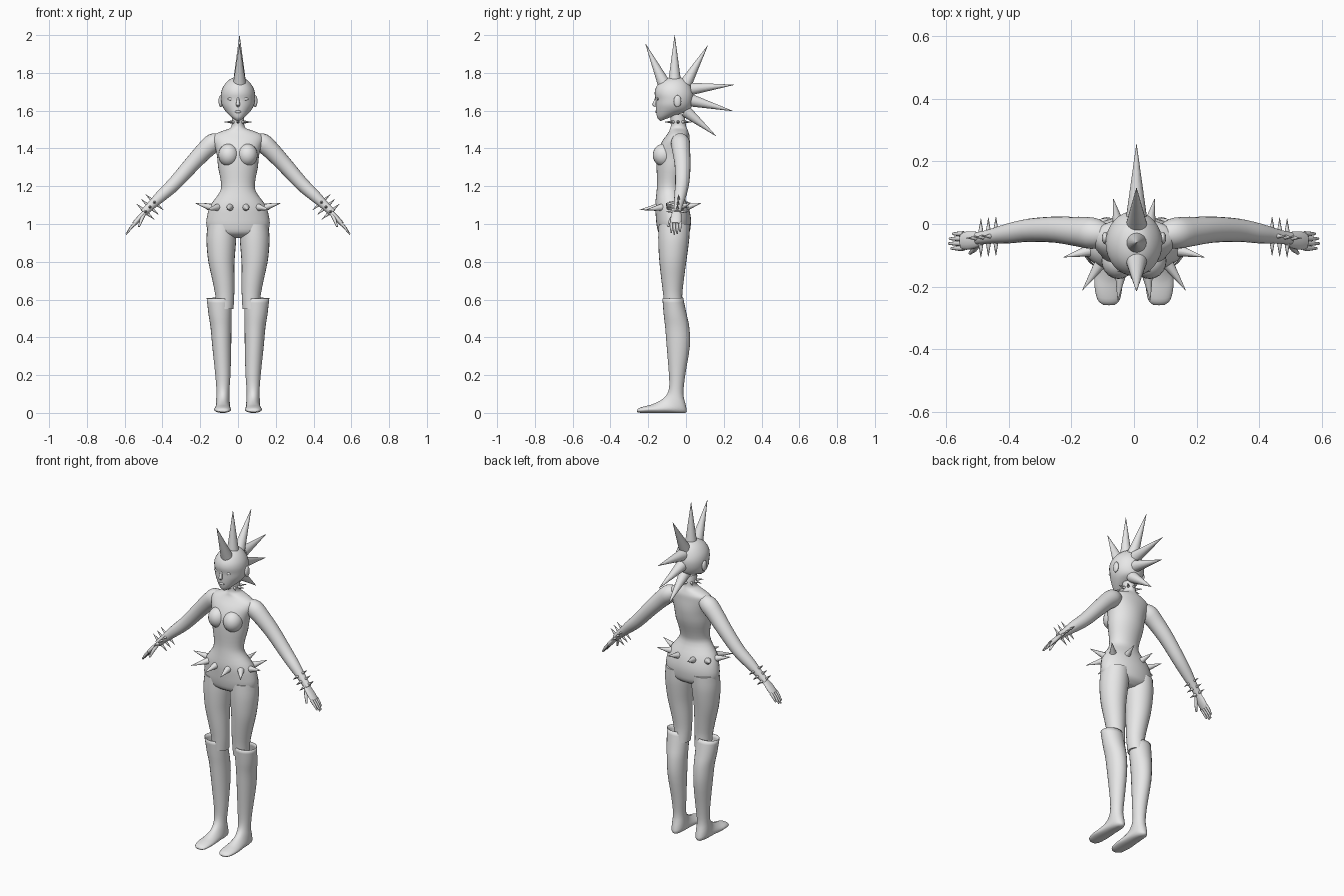
import bpy, bmesh, math
from mathutils import Vector

GREY = bpy.data.materials.new("plain grey")
GREY.diffuse_color = (0.8, 0.8, 0.8, 1)


def finish(name, bm):
    bmesh.ops.recalc_face_normals(bm, faces=bm.faces)
    me = bpy.data.meshes.new(name)
    bm.to_mesh(me)
    bm.free()
    me.materials.append(GREY)
    ob = bpy.data.objects.new(name, me)
    bpy.context.collection.objects.link(ob)
    bpy.ops.object.select_all(action='DESELECT')
    ob.select_set(True)
    bpy.context.view_layer.objects.active = ob
    bpy.ops.object.shade_smooth_by_angle(angle=math.radians(50))
    return ob


def smooth_rows(rows, n=3):
    """Catmull-Rom interpolation of tuples."""
    out = []
    for i in range(len(rows) - 1):
        a, b, c, d = (rows[max(0, min(len(rows) - 1, i + k))] for k in (-1, 0, 1, 2))
        for j in range(n):
            t = j / n
            out.append([0.5 * (2 * q + (r - p) * t + (2 * p - 5 * q + 4 * r - s) * t * t
                               + (3 * q - p - 3 * r + s) * t ** 3)
                        for p, q, r, s in zip(a, b, c, d)])
    return out + [list(rows[-1])]


def skin(bm, rings, caps=(True, True)):
    vs = [[bm.verts.new(p) for p in ring] for ring in rings]
    n = len(vs[0])
    for a, b in zip(vs, vs[1:]):
        for i in range(n):
            bm.faces.new((a[i], a[(i + 1) % n], b[(i + 1) % n], b[i]))
    if caps[0]:
        bm.faces.new(vs[0])
    if caps[1]:
        bm.faces.new(vs[-1])


def loft(name, rows, side=1, seg=24, caps=(True, True)):
    """Rows: centre x, half width, front y, front z, back y, back z."""
    rings = []
    for cx, rx, yf, zf, yb, zb in smooth_rows(rows):
        ring = []
        for k in range(seg):
            t = 2 * math.pi * k / seg
            u = (1 - math.cos(t)) / 2
            ring.append((side * (cx + rx * math.sin(t)), yf + (yb - yf) * u,
                         max(0, zf + (zb - zf) * u)))
        rings.append(ring)
    bm = bmesh.new()
    skin(bm, rings, caps)
    return finish(name, bm)


def tube(bm, rows, seg=12):
    """Rows: x, y, z, radius along a path."""
    pts = [Vector(r[:3]) for r in rows]
    rings = []
    for i, p in enumerate(pts):
        d = (pts[min(i + 1, len(pts) - 1)] - pts[max(i - 1, 0)]).normalized()
        ref = Vector((0, 1, 0)) if abs(d.y) < 0.9 else Vector((1, 0, 0))
        u = d.cross(ref).normalized()
        v = d.cross(u)
        rings.append([p + rows[i][3] * (u * math.cos(a) + v * math.sin(a))
                      for a in (2 * math.pi * k / seg for k in range(seg))])
    skin(bm, rings)


def spike(bm, base, tip, r, seg=12):
    tube(bm, [(*base, r), (*tip, 0.0008)], seg)


def ball(name, c, s):
    bm = bmesh.new()
    bmesh.ops.create_uvsphere(bm, u_segments=20, v_segments=12, radius=1)
    for v in bm.verts:
        v.co = Vector(c) + Vector([a * b for a, b in zip(v.co, s)])
    return finish(name, bm)


def flat(rows, cx=0):
    """Expand level rings given as z, half width, front y, back y."""
    return [(cx, rx, yf, z, yb, z) for z, rx, yf, yb in rows]


# Torso with neck and hips
loft("torso", flat([
    (1.58, .033, -.085, -.01), (1.545, .033, -.08, -.003), (1.52, .034, -.08, 0),
    (1.505, .046, -.085, .006), (1.49, .09, -.09, .012), (1.47, .128, -.103, .018),
    (1.44, .132, -.125, .02), (1.40, .12, -.145, .022), (1.36, .111, -.155, .02),
    (1.30, .105, -.156, .01), (1.22, .09, -.153, -.015), (1.17, .096, -.156, -.02),
    (1.10, .145, -.163, .01), (1.04, .164, -.16, .025), (.99, .167, -.155, .025),
    (.95, .145, -.142, .015), (.925, .07, -.1, -.02)]), seg=32)

# Head
loft("head", [
    (0, .004, -.065, 1.78, -.055, 1.78), (0, .036, -.108, 1.77, -.01, 1.77),
    (0, .062, -.14, 1.75, .013, 1.75), (0, .082, -.16, 1.72, .03, 1.72),
    (0, .09, -.166, 1.69, .04, 1.69), (0, .09, -.161, 1.66, .04, 1.66),
    (0, .085, -.16, 1.63, .033, 1.63), (0, .072, -.159, 1.605, .02, 1.605),
    (0, .055, -.156, 1.58, -.01, 1.59), (0, .038, -.15, 1.56, -.04, 1.58),
    (0, .018, -.135, 1.545, -.07, 1.57)], seg=32)

# Face details
bm = bmesh.new()
tube(bm, [(0, -.157, 1.675, .004), (0, -.163, 1.65, .008), (0, -.169, 1.632, .011),
          (0, -.16, 1.622, .006)])
finish("nose", bm)
ball("lips", (0, -.156, 1.594), (.017, .007, .007))

for s, tag in ((1, "left"), (-1, "right")):
    ball(tag + "_eye", (s * .036, -.149, 1.662), (.019, .006, .008))
    ball(tag + "_ear", (s * .092, -.045, 1.65), (.011, .02, .032))
    ball(tag + "_breast", (s * .05, -.118, 1.365), (.054, .058, .06))

    # Legs
    loft(tag + "_thigh", [
        (.085, .075, -.145, 1.0, .02, 1.0), (.088, .079, -.147, .93, .018, .93),
        (.089, .075, -.145, .86, .01, .86), (.087, .068, -.14, .79, 0, .79),
        (.077, .058, -.13, .70, -.012, .70), (.07, .05, -.12, .62, -.02, .62),
        (.07, .046, -.115, .55, -.015, .55)], s)

    # Open-topped boot, curving forward into the foot
    boot = loft(tag + "_boot", [
        (.099, .067, -.125, .605, -.015, .61), (.095, .061, -.118, .52, .004, .52),
        (.09, .055, -.11, .45, .018, .45), (.086, .05, -.102, .35, .02, .35),
        (.08, .04, -.09, .20, -.004, .20), (.08, .034, -.09, .13, -.014, .10),
        (.08, .036, -.105, .092, 0, .035), (.08, .038, -.135, .066, -.004, .0),
        (.081, .042, -.18, .045, -.09, .0), (.082, .045, -.215, .036, -.17, .0),
        (.081, .036, -.248, .026, -.235, .0), (.08, .018, -.26, .014, -.258, .004)],
        s, caps=(False, True))
    mod = boot.modifiers.new("thickness", 'SOLIDIFY')
    mod.thickness = .003

    # Arm
    bm = bmesh.new()
    tube(bm, smooth_rows([
        (s * .09, -.035, 1.445, .035), (s * .13, -.03, 1.43, .05),
        (s * .18, -.025, 1.385, .047), (s * .25, -.018, 1.31, .042),
        (s * .335, -.02, 1.215, .037), (s * .40, -.03, 1.155, .032),
        (s * .46, -.04, 1.098, .023), (s * .50, -.046, 1.06, .02)]), 20)
    finish(tag + "_arm", bm)

    # Hand: flattened palm, four fingers and a thumb
    bm = bmesh.new()
    tube(bm, smooth_rows([(s * .48, -.044, 1.08, .018), (s * .505, -.05, 1.052, .026),
                          (s * .53, -.053, 1.022, .03), (s * .55, -.055, 1.0, .027)]), 14)
    axis = Vector((s * .66, 0, -.75))
    thin = Vector((s * .75, 0, .66))
    mid = Vector((s * .515, -.05, 1.04))
    for v in bm.verts:
        v.co -= thin * (v.co - mid).dot(thin) * .55
    for k in range(4):
        y = -.078 + k * .0155
        reach = (.06, .072, .068, .052)[k]
        a = Vector((s * .545, y, 1.005))
        b = a + axis * reach * .5
        c = a + axis * reach + Vector((0, 0, -.006))
        tube(bm, [(*a, .0085), (*b, .0075), (*c, .004)], 8)
    tube(bm, [(s * .495, -.058, 1.06, .011), (s * .512, -.082, 1.02, .009),
              (s * .525, -.094, .985, .005)], 8)
    finish(tag + "_hand", bm)

    # Three rows of four wrist spikes
    bm = bmesh.new()
    fwd = Vector((0, 1, 0))
    for k in range(3):
        c = Vector((s * (.442 + .024 * k), -.039 - .003 * k, 1.115 - .025 * k))
        for d in (thin, -thin, fwd, -fwd):
            spike(bm, c + d * .017, c + d * .062, .0085, 8)
    finish(tag + "_wrist_spikes", bm)

# Mohawk spikes: base y, base z, tip y, tip z
bm = bmesh.new()
for by, bz, ty, tz in ((-.12, 1.75, -.215, 1.955), (-.06, 1.76, -.06, 2.0),
                       (.0, 1.745, .115, 1.945), (.025, 1.715, .255, 1.737),
                       (.025, 1.655, .248, 1.598), (-.005, 1.6, .16, 1.465)):
    spike(bm, (.008, by, bz), (.008, ty, tz), .033, 20)
finish("mohawk_spikes", bm)

# Belt spikes: base x, y and tip x, y, mirrored
bm = bmesh.new()
for bx, by, tx, ty in ((.042, -.155, .052, -.245), (.11, -.13, .165, -.212),
                       (.142, -.085, .225, -.106), (.125, -.03, .178, .024),
                       (.05, 0, .066, .08)):
    for s in (1, -1):
        tz = 1.075 if ty < -.2 else 1.11
        spike(bm, (s * bx, by, 1.088), (s * tx, ty, tz), .019, 12)
finish("belt_spikes", bm)

# Collar spikes around the neck
bm = bmesh.new()
for k in range(8):
    a = 2 * math.pi * k / 8
    d = Vector((math.sin(a), -math.cos(a), 0))
    c = Vector((0, -.042, 1.54))
    spike(bm, c + d * .03, c + d * .073, .009, 8)
finish("collar_spikes", bm)
